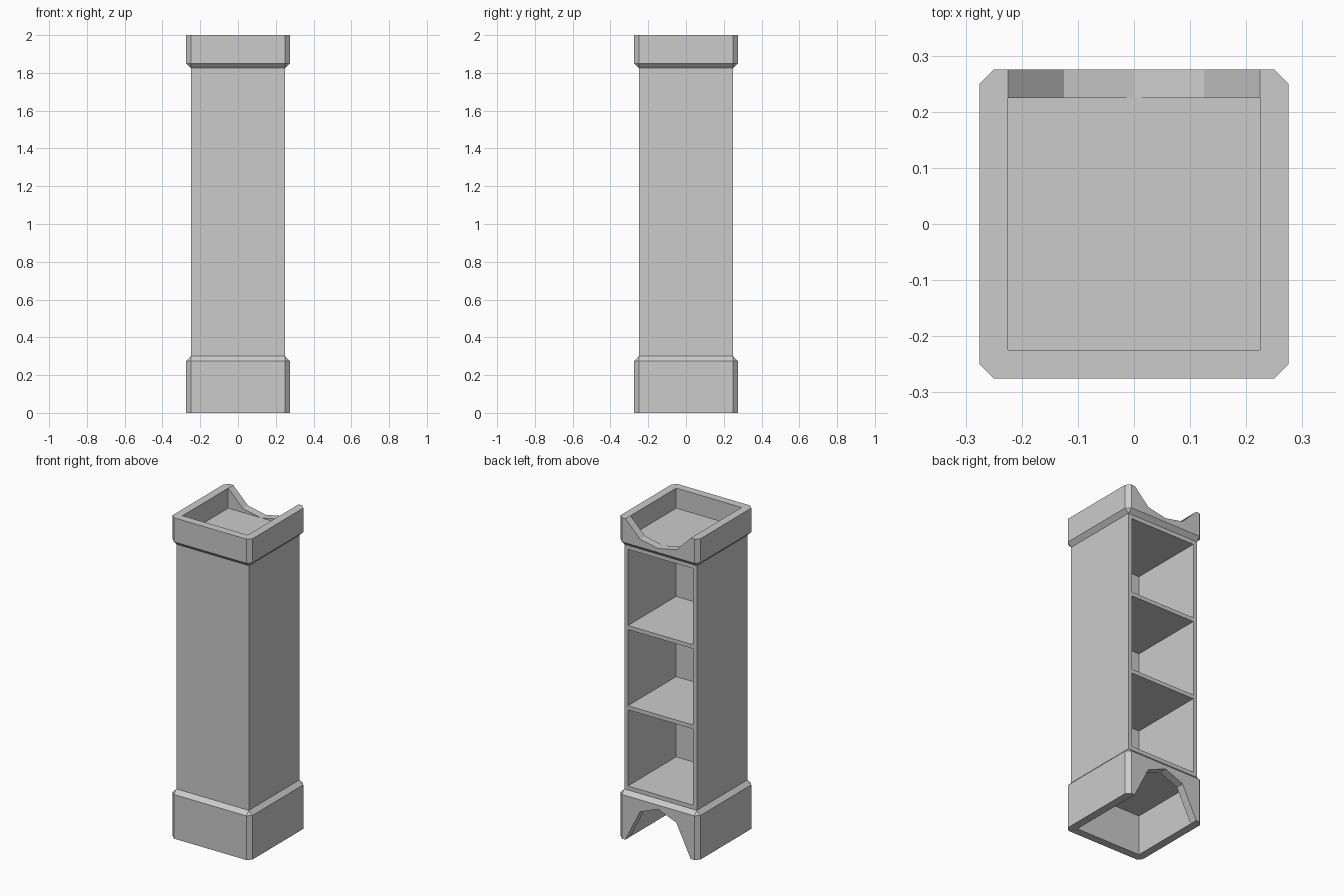
import bpy
import bmesh
from mathutils import Vector

if "Cube" in bpy.data.objects:
    bpy.data.objects.remove(bpy.data.objects["Cube"])

OUT, BODY, IN, WALL = 0.275, 0.25, 0.225, 0.025

stone = bpy.data.materials.new("grey_stone")
stone.use_nodes = True
grey = (0.6, 0.6, 0.6, 1)
stone.diffuse_color = grey
stone.node_tree.nodes["Principled BSDF"].inputs["Base Color"].default_value = grey


def finish(name, bm):
    bmesh.ops.recalc_face_normals(bm, faces=bm.faces)
    mesh = bpy.data.meshes.new(name)
    bm.to_mesh(mesh)
    bm.free()
    mesh.materials.append(stone)
    obj = bpy.data.objects.new(name, mesh)
    bpy.context.collection.objects.link(obj)
    return obj


def box(name, half, y0, y1, z0, z1, bevel_end=None):
    """Box; bevel_end (a height) also chamfers the upright edges and that end."""
    bm = bmesh.new()
    bmesh.ops.create_cube(bm, size=1)
    for v in bm.verts:
        v.co = Vector((v.co.x * 2 * half,
                       y1 if v.co.y > 0 else y0,
                       z1 if v.co.z > 0 else z0))
    if bevel_end is not None:
        edges = []
        for e in bm.edges:
            za, zb = (v.co.z for v in e.verts)
            if abs(za - zb) > 0.01 or abs(za - bevel_end) < 0.001:
                edges.append(e)
        bmesh.ops.bevel(bm, geom=edges, offset=WALL, segments=1,
                        profile=0.5, affect='EDGES')
    return finish(name, bm)


def arch(name, edge, shoulder, peak, beyond):
    """Five-point arch prism running out through the back wall."""
    half = [(IN, beyond), (IN, edge), (0.125, shoulder)]
    outline = half + [(0, peak)] + [(-x, z) for x, z in reversed(half)]
    bm = bmesh.new()
    face = bm.faces.new([bm.verts.new((x, 0.1, z)) for x, z in outline])
    new = bmesh.ops.extrude_face_region(bm, geom=[face])["geom"]
    bmesh.ops.translate(bm, vec=(0, 0.3, 0),
                        verts=[g for g in new if isinstance(g, bmesh.types.BMVert)])
    return finish(name, bm)


def carve(obj, cutters):
    bpy.context.view_layer.objects.active = obj
    for cutter in cutters:
        cutter.hide_render = True
        mod = obj.modifiers.new("carve", 'BOOLEAN')
        mod.operation = 'DIFFERENCE'
        mod.solver = 'EXACT'
        mod.object = cutter
        bpy.ops.object.modifier_apply(modifier=mod.name)
        bpy.data.objects.remove(cutter)


# Plinth: hollow underneath, with an arch through the back
plinth = box("plinth", OUT, -OUT, OUT, 0, 0.3, bevel_end=0.3)
carve(plinth, [box("plinth_hollow", IN, -IN, IN, -0.1, 0.25),
               arch("plinth_arch", 0, 0.2, 0.25, -0.1)])

# Shaft: three open compartments in the back
shaft = box("shaft", BODY, -BODY, BODY, 0.3, 1.825)
carve(shaft, [box("compartment", IN, -IN, 0.4, 0.325 + 0.5 * i, 0.8 + 0.5 * i)
              for i in range(3)])

# Cap: tray on top, with a dipped back rim
cap = box("cap", OUT, -OUT, OUT, 1.825, 2, bevel_end=1.825)
carve(cap, [box("cap_tray", IN, -IN, IN, 1.875, 2.1),
            arch("cap_dip", 2, 1.9, 1.875, 2.1)])
